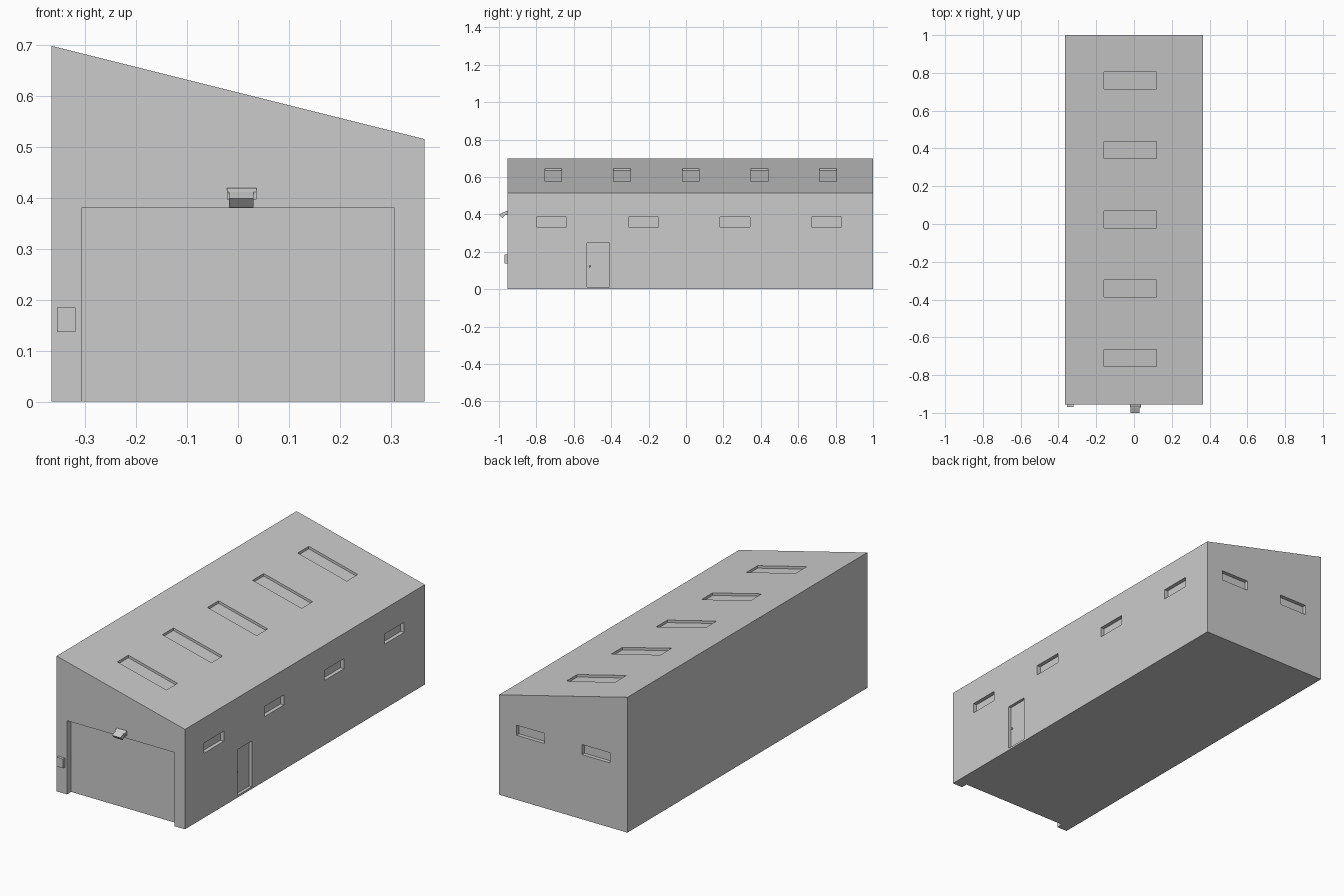
import bpy, bmesh

if "Cube" in bpy.data.objects:
    bpy.data.objects.remove(bpy.data.objects["Cube"])

W, FRONT, BACK = 0.366, -0.955, 1.0      # half width, front and back wall
HIGH, LOW = 0.698, 0.515                 # eaves heights, left and right


def roof(x):
    return HIGH + (LOW - HIGH) * (x + W) / (2 * W)


def prism(name, pts, a, b, axis='y'):
    """Extrude a profile, (x,z) along y or (y,z) along x, from a to b."""
    place = (lambda p, t: (p[0], t, p[1])) if axis == 'y' else (lambda p, t: (t, p[0], p[1]))
    bm = bmesh.new()
    ends = [[bm.verts.new(place(p, t)) for p in pts] for t in (a, b)]
    bm.faces.new(ends[0])
    bm.faces.new(ends[1])
    n = len(pts)
    for i in range(n):
        j = (i + 1) % n
        bm.faces.new((ends[0][i], ends[0][j], ends[1][j], ends[1][i]))
    bmesh.ops.recalc_face_normals(bm, faces=bm.faces[:])
    mesh = bpy.data.meshes.new(name)
    bm.to_mesh(mesh)
    bm.free()
    ob = bpy.data.objects.new(name, mesh)
    bpy.context.collection.objects.link(ob)
    return ob


def box(name, x0, x1, y0, y1, z0, z1):
    return prism(name, [(x0, z0), (x1, z0), (x1, z1), (x0, z1)], y0, y1)


# Building shell with a single-pitch roof
shell = prism("building_shell", [(-W, 0), (W, 0), (W, LOW), (-W, HIGH)], FRONT, BACK)


def cut(cutter):
    cutter.hide_render = True
    mod = shell.modifiers.new("opening", 'BOOLEAN')
    mod.operation, mod.solver, mod.object = 'DIFFERENCE', 'EXACT', cutter
    bpy.context.view_layer.objects.active = shell
    bpy.ops.object.modifier_apply(modifier=mod.name)
    bpy.data.objects.remove(cutter, do_unlink=True)


PANE = 0.01

# Garage door, recessed in the front wall
gd = FRONT + 0.034
cut(box("cutter", -0.307, 0.307, FRONT - 0.1, gd + PANE, -0.1, 0.38))
box("garage_door", -0.307, 0.307, gd, gd + PANE, 0, 0.38)

# Windows along the right wall
for i in range(4):
    y = -0.718 + 0.49 * i
    cut(box("cutter", W - 0.02 - PANE, W + 0.1, y - 0.08, y + 0.08, 0.333, 0.385))
    box(f"side_window_{i + 1}", W - 0.02 - PANE, W - 0.02, y - 0.08, y + 0.08, 0.333, 0.385)

# Windows in the back wall
for i, x in enumerate((-0.187, 0.187)):
    cut(box("cutter", x - 0.08, x + 0.08, BACK - 0.02 - PANE, BACK + 0.1, 0.333, 0.385))
    box(f"back_window_{i + 1}", x - 0.08, x + 0.08, BACK - 0.02 - PANE, BACK - 0.02, 0.333, 0.385)

# Side door with its handle
sd = W - 0.015
cut(box("cutter", sd - PANE, W + 0.1, -0.528, -0.41, 0.011, 0.247))
box("side_door", sd - PANE, sd, -0.528, -0.41, 0.011, 0.247)
bpy.ops.mesh.primitive_uv_sphere_add(segments=12, ring_count=8, radius=0.005,
                                     location=(sd + 0.004, -0.515, 0.122))
bpy.context.object.name = "side_door_handle"
bpy.ops.object.shade_smooth()

# Skylights sunk into the sloping roof
X0, X1, D = -0.16, 0.12, 0.013
for i in range(5):
    y = -0.71 + 0.3675 * i
    low = [(X0, roof(X0) - D - PANE), (X1, roof(X1) - D - PANE)]
    cut(prism("cutter", low + [(X1, 0.8), (X0, 0.8)], y - 0.045, y + 0.045))
    prism(f"skylight_{i + 1}", low + [(X1, roof(X1) - D), (X0, roof(X0) - D)], y - 0.045, y + 0.045)

# Control box beside the garage door
box("control_box", -0.355, -0.319, FRONT - 0.015, FRONT, 0.137, 0.185)

# Floodlight over the garage door: wall bracket and tilted lamp head
prism("lamp_bracket", [(FRONT, 0.397), (FRONT, 0.419), (-0.96, 0.419),
                       (-0.972, 0.411), (-0.972, 0.397)], -0.022, 0.036, 'x')
prism("lamp_head", [(-0.962, 0.411), (-0.975, 0.411), (-1.0, 0.399),
                    (-0.983, 0.381), (-0.965, 0.397)], -0.018, 0.03, 'x')
